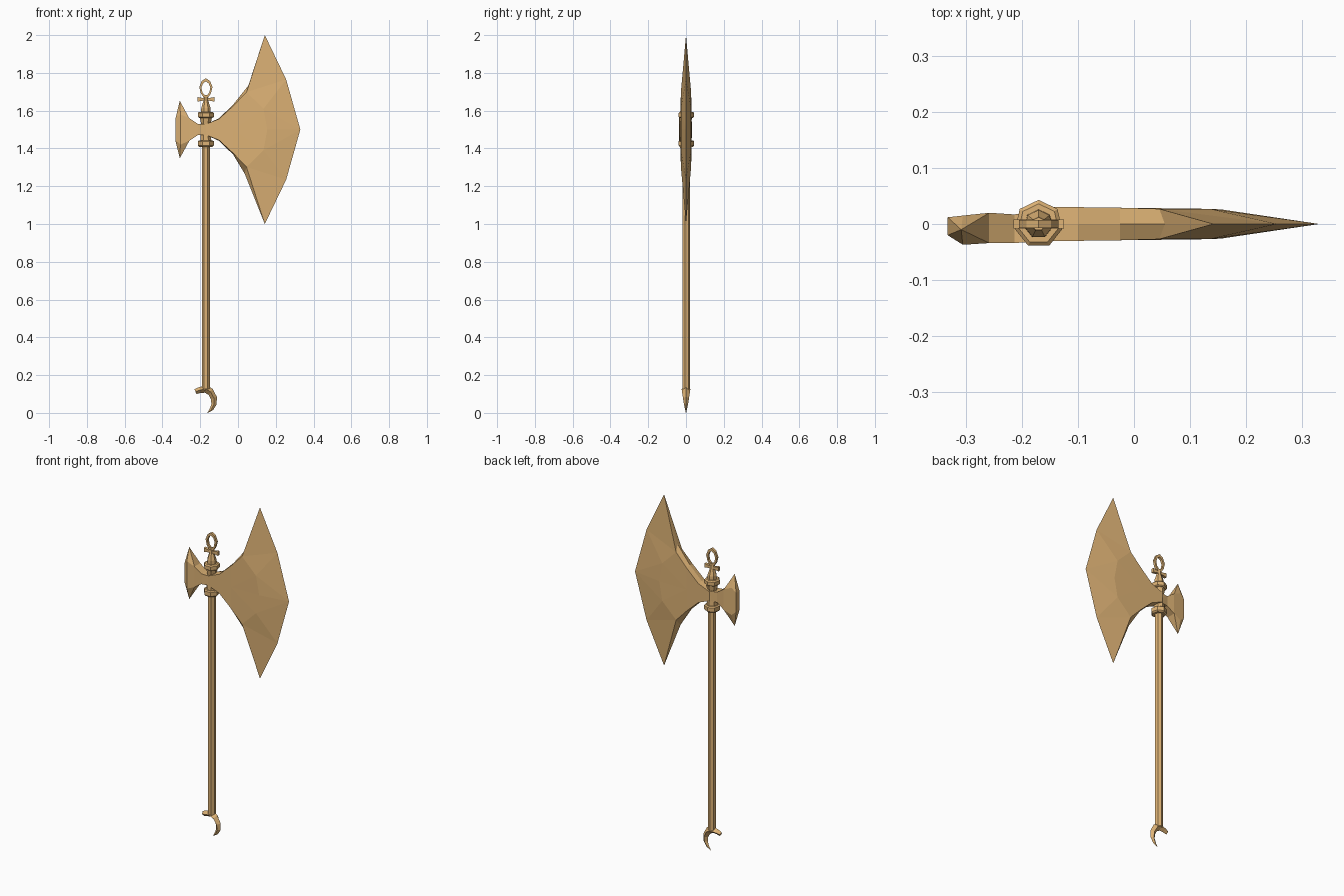
import bpy, bmesh, math
from mathutils import Vector

if "Cube" in bpy.data.objects:
    bpy.data.objects.remove(bpy.data.objects["Cube"])

CX, HZ = -0.17, 1.5          # shaft axis, height of the axe head
mat = bpy.data.materials.new("bronze")
mat.diffuse_color = (0.73, 0.45, 0.18, 1)
mat.use_nodes = True
mat.node_tree.nodes["Principled BSDF"].inputs["Base Color"].default_value = mat.diffuse_color


def finish(name, bm):
    bmesh.ops.remove_doubles(bm, verts=bm.verts, dist=0.0002)
    bmesh.ops.recalc_face_normals(bm, faces=bm.faces)
    me = bpy.data.meshes.new(name)
    bm.to_mesh(me)
    bm.free()
    ob = bpy.data.objects.new(name, me)
    me.materials.append(mat)
    bpy.context.collection.objects.link(ob)
    return ob


def loft(name, rings, closed=False):
    """Skin a row of equal rings; closed joins last to first, else ends are capped."""
    bm = bmesh.new()
    vs = [[bm.verts.new(p) for p in r] for r in rings]
    n = len(rings[0])
    pairs = list(zip(vs, vs[1:])) + ([(vs[-1], vs[0])] if closed else [])
    for a, b in pairs:
        for i in range(n):
            j = (i + 1) % n
            bm.faces.new((a[i], a[j], b[j], b[i]))
    if not closed:
        bm.faces.new(vs[0])
        bm.faces.new(vs[-1])
    return finish(name, bm)


def lathe(name, profile, sides=7):
    loft(name, [[(CX + r * math.cos(math.pi / 2 + math.tau * i / sides),
                  r * math.sin(math.pi / 2 + math.tau * i / sides), z)
                 for i in range(sides)] for r, z in profile])


# seven-sided shaft and the socket with its two collars
lathe("shaft", [(0.022, 0.12), (0.022, 1.43)])
lathe("lower_collar", [(0.036, 1.408), (0.043, 1.415), (0.043, 1.438), (0.036, 1.443)])
lathe("socket", [(0.03, 1.43), (0.028, 1.47), (0.026, 1.53), (0.034, 1.57)])
lathe("upper_collar", [(0.036, 1.562), (0.043, 1.567), (0.043, 1.588), (0.036, 1.594)])
lathe("finial_stem", [(0.026, 1.59), (0.025, 1.615), (0.014, 1.65), (0.012, 1.672)])

# looped cross on top
loft("finial_crossbar", [[(CX + x, y, 1.66 + z) for y, z in
                          ((-0.008, -h), (0.008, -h), (0.008, h), (-0.008, h))]
                         for x, h in ((-0.045, 0.012), (-0.015, 0.007),
                                      (0.015, 0.007), (0.045, 0.012))])
path = [(0, 0.105, 0.088), (0.022, 0.09, 0.077), (0.035, 0.058, 0.055),
        (0.027, 0.025, 0.03), (0.01, 0.0, 0.015)]
loop = [(x, o, i) for x, o, i in path] + [(-x, o, i) for x, o, i in path[:0:-1]]
loft("finial_loop", [[(CX + x, -0.007, 1.667 + o), (CX + x, 0.007, 1.667 + o),
                      (CX + x * 0.68, 0.007, 1.667 + i), (CX + x * 0.68, -0.007, 1.667 + i)]
                     for x, o, i in loop], closed=True)

# crescent hook at the foot: outer x,z / inner x,z / half depth
hook = [(-0.23, 0.125, -0.22, 0.10, 0.01), (-0.205, 0.137, -0.198, 0.105, 0.018),
        (-0.165, 0.145, -0.175, 0.107, 0.023), (-0.135, 0.128, -0.155, 0.095, 0.021),
        (-0.112, 0.085, -0.143, 0.072, 0.016), (-0.113, 0.045, -0.141, 0.047, 0.011),
        (-0.132, 0.015, -0.149, 0.023, 0.005), (-0.16, 0.0, -0.161, 0.002, 0.001)]
loft("foot_hook", [[(ox, 0, oz), ((ox + ix) / 2, d, (oz + iz) / 2), (ix, 0, iz),
                    ((ox + ix) / 2, -d, (oz + iz) / 2)] for ox, oz, ix, iz, d in hook])

# large blade: one quarter, repeated up/down and front/back
# neck columns: x, half height, half depth, ridge rise
cols = [(-0.17, 0.028, 0.031, 0.0), (-0.1, 0.056, 0.03, 0.004),
        (-0.025, 0.125, 0.029, 0.008), (0.045, 0.198, 0.027, 0.035)]
bm = bmesh.new()
for sz in (1, -1):
    for sy in (1, -1):
        def P(x, y, z):
            return Vector((x, sy * y, HZ + sz * z))

        def face(*pts):
            bm.faces.new([bm.verts.new(p) for p in pts])
        mids = [P(c[0], c[2], 0) for c in cols[:3]] + [P(0.155, 0.026, 0)]
        tops = [P(c[0], c[2], c[1]) for c in cols]
        ridge = [P(c[0], 0, c[1] + c[3]) for c in cols]
        ridge[3].x += 0.01 * sz
        tip, edge, nose = P(0.142, 0, 0.5), P(0.255, 0, 0.265), P(0.33, 0, 0)
        inner = P(0.135, 0.027, 0.11)
        for i in range(2):
            face(mids[i], mids[i + 1], tops[i + 1], tops[i])
        face(mids[2], inner, tops[3], tops[2])
        face(mids[2], mids[3], inner)
        for i in range(3):
            face(tops[i], tops[i + 1], ridge[i + 1], ridge[i])
        face(tops[3], tip, ridge[3])
        face(tops[3], edge, tip)
        face(tops[3], inner, edge)
        face(inner, nose, edge)
        face(inner, mids[3], nose)
finish("large_blade", bm)

# small rear blade: x, half height, front y, back y, plus pointed tips
rear = [(-0.17, 0.028, -0.031, 0.025), (-0.213, 0.03, -0.034, 0.017),
        (-0.258, 0.06, -0.034, 0.02), (-0.305, 0.08, -0.037, 0.015),
        (-0.332, 0.055, -0.02, 0.012)]
bm = bmesh.new()
for sz in (1, -1):
    def ring(c):
        x, h, f, b = c
        return [Vector((x, f, HZ)), Vector((x, f, HZ + sz * h)),
                Vector((x, b, HZ + sz * h)), Vector((x, b, HZ))]
    R = [ring(c) for c in rear]
    T = Vector((-0.308, -0.01, HZ + sz * 0.152))
    faces = []
    for i, (a, b) in enumerate(zip(R, R[1:])):
        faces += [(a[0], b[0], b[1], a[1]), (a[2], b[2], b[3], a[3])]
        if i < 2:
            faces.append((a[1], b[1], b[2], a[2]))
    faces.append(tuple(R[4]))
    # top opening fanned up to the tip
    rim = [R[2][1], R[3][1], R[4][1], R[4][2], R[3][2], R[2][2]]
    faces += [(rim[i], rim[(i + 1) % 6], T) for i in range(6)]
    for f in faces:
        bm.faces.new([bm.verts.new(p) for p in f])
finish("rear_blade", bm)
